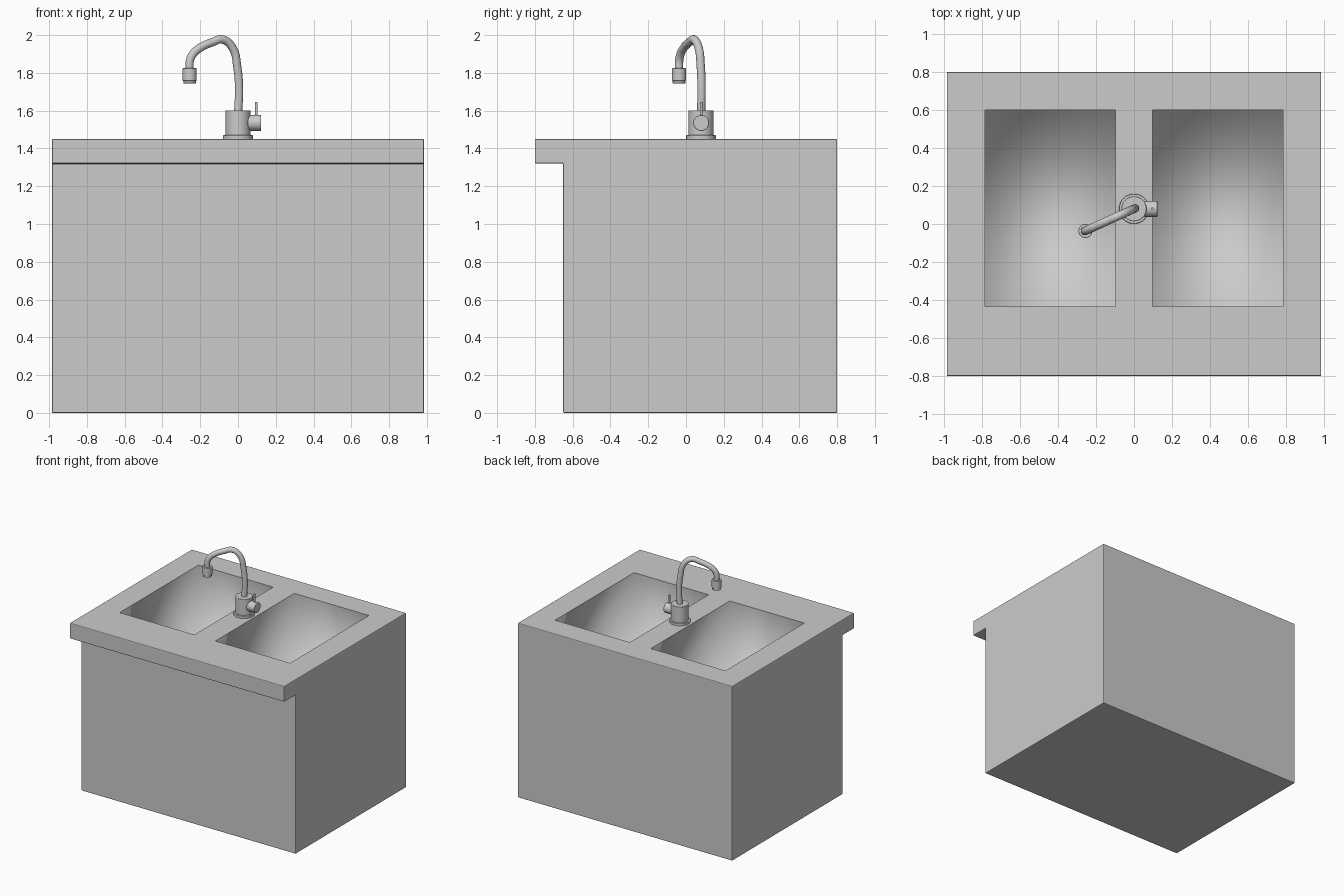
import bpy, bmesh, math
from mathutils import Vector

if "Cube" in bpy.data.objects:
    bpy.data.objects.remove(bpy.data.objects["Cube"])

FX, FY = 0.0, 0.08          # tap centre
HALF, TOP = 0.985, 1.45     # cabinet half width and height


def activate(ob):
    bpy.ops.object.select_all(action='DESELECT')
    ob.select_set(True)
    bpy.context.view_layer.objects.active = ob


def mesh_object(name, bm):
    bmesh.ops.recalc_face_normals(bm, faces=bm.faces[:])
    me = bpy.data.meshes.new(name)
    bm.to_mesh(me)
    bm.free()
    ob = bpy.data.objects.new(name, me)
    bpy.context.collection.objects.link(ob)
    return ob


def box(name, lo, hi):
    bm = bmesh.new()
    bmesh.ops.create_cube(bm, size=1)
    for v in bm.verts:
        v.co = Vector([l + (c + 0.5) * (h - l) for c, l, h in zip(v.co, lo, hi)])
    return mesh_object(name, bm)


def cylinder(name, start, end, radius, bevel=0.003, sides=32):
    a, b = Vector(start), Vector(end)
    bpy.ops.mesh.primitive_cylinder_add(vertices=sides, radius=radius,
                                        depth=(b - a).length, location=(a + b) / 2)
    ob = bpy.context.object
    ob.name = name
    ob.rotation_euler = (b - a).to_track_quat('Z', 'Y').to_euler()
    if bevel:
        m = ob.modifiers.new("bevel", 'BEVEL')
        m.width, m.segments, m.limit_method = bevel, 2, 'ANGLE'
        m.angle_limit = math.radians(40)
    bpy.ops.object.shade_smooth_by_angle(angle=math.radians(35))
    return ob


# Cabinet: side profile with overhanging counter front, extruded across x
profile = [(-0.65, 0), (0.8, 0), (0.8, TOP), (-0.8, TOP), (-0.8, 1.32), (-0.65, 1.32)]
bm = bmesh.new()
face = bm.faces.new([bm.verts.new((-HALF, y, z)) for y, z in profile])
ext = bmesh.ops.extrude_face_region(bm, geom=[face])
for v in ext['geom']:
    if isinstance(v, bmesh.types.BMVert):
        v.co.x = HALF
cabinet = mesh_object("sink_cabinet", bm)
activate(cabinet)
m = cabinet.modifiers.new("bevel", 'BEVEL')
m.width, m.segments = 0.006, 2
bpy.ops.object.modifier_apply(modifier="bevel")

# Two basins cut into the counter
for side in (-1, 1):
    x0, x1 = sorted((side * 0.097, side * 0.783))
    cutter = box("basin_cutter", (x0, -0.435, 0.9), (x1, 0.6, 1.6))
    cutter.hide_render = True
    m = cabinet.modifiers.new("basin", 'BOOLEAN')
    m.operation, m.object, m.solver = 'DIFFERENCE', cutter, 'EXACT'
    activate(cabinet)
    bpy.ops.object.modifier_apply(modifier="basin")
    bpy.data.objects.remove(cutter)

# Soft shading inside the basins only
for p in cabinet.data.polygons:
    c = p.center
    p.use_smooth = abs(c.x) < 0.8 and -0.5 < c.y < 0.65 and 0.85 < c.z < 1.4

# Tap base and body
cylinder("tap_base", (FX, FY, TOP - 0.005), (FX, FY, 1.47), 0.079)
cylinder("tap_body", (FX, FY, 1.46), (FX, FY, 1.602), 0.066)

# Side handle and lever
cylinder("tap_handle", (0.05, FY, 1.535), (0.123, FY, 1.535), 0.042)
cylinder("tap_lever", (0.097, FY, 1.55), (0.097, FY, 1.646), 0.007, 0, 16)

# Spout: swept tube swung towards the left basin
path = [(0.0, 1.58), (-0.006, 1.72), (0.004, 1.83), (0.03, 1.93), (0.09, 1.977),
        (0.15, 1.962), (0.222, 1.932), (0.262, 1.9), (0.28, 1.865), (0.281, 1.81)]
swing = Vector((-0.257, -0.117, 0)).normalized()
cu = bpy.data.curves.new("tap_spout", 'CURVE')
cu.dimensions = '3D'
cu.bevel_depth, cu.bevel_resolution, cu.resolution_u = 0.022, 5, 6
cu.use_fill_caps = True
sp = cu.splines.new('BEZIER')
sp.bezier_points.add(len(path) - 1)
for bp, (d, z) in zip(sp.bezier_points, path):
    bp.co = Vector((FX, FY, z)) + swing * d
    bp.handle_left_type = bp.handle_right_type = 'AUTO'
spout = bpy.data.objects.new("tap_spout", cu)
bpy.context.collection.objects.link(spout)
activate(spout)
bpy.ops.object.convert(target='MESH')
bpy.ops.object.shade_smooth_by_angle(angle=math.radians(40))

# Nozzle: collar and slightly narrower tip
tip = Vector((FX, FY, 0)) + swing * 0.281
cylinder("nozzle_collar", tip + Vector((0, 0, 1.758)), tip + Vector((0, 0, 1.825)), 0.037)
cylinder("nozzle_tip", tip + Vector((0, 0, 1.744)), tip + Vector((0, 0, 1.765)), 0.034)
